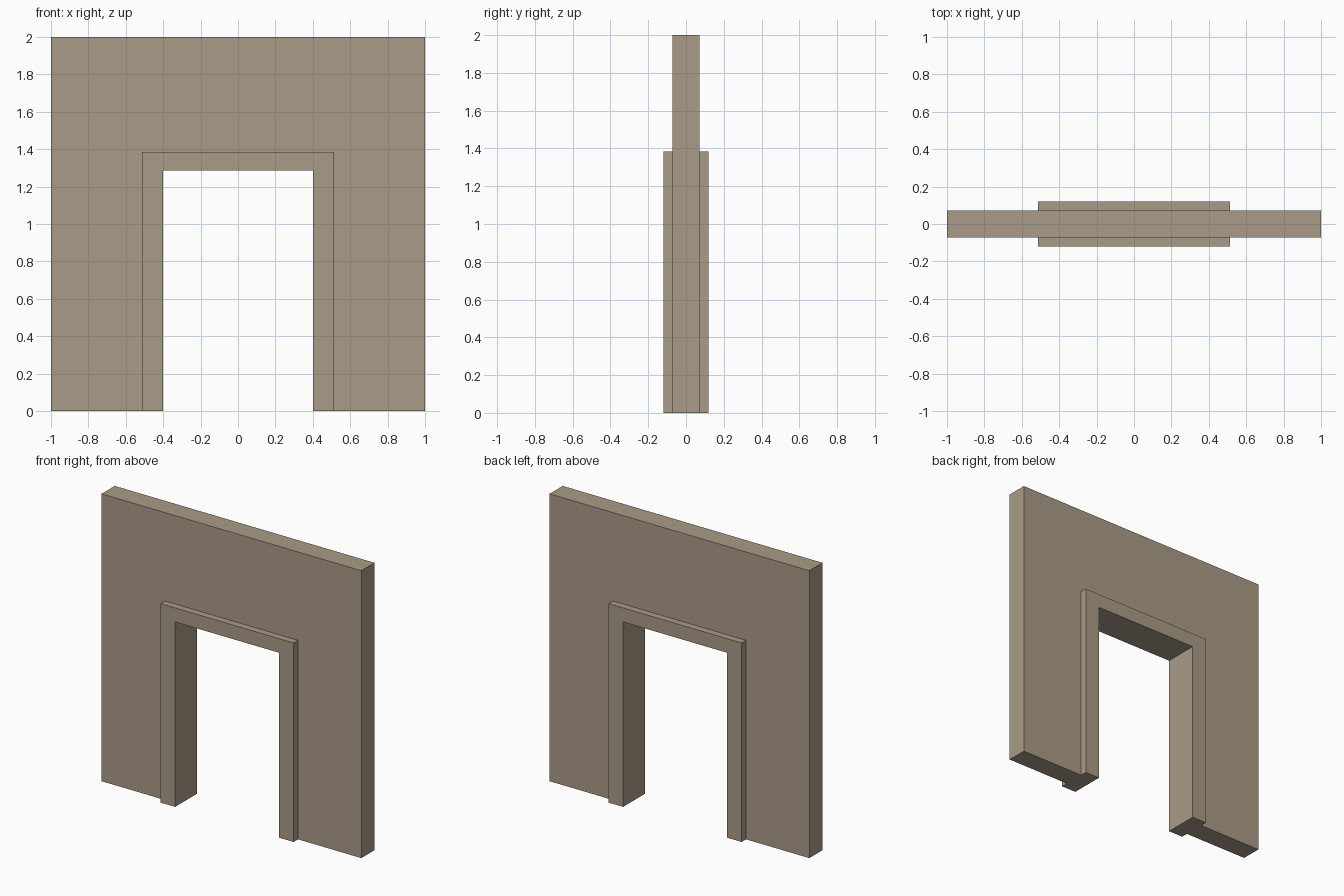
import bpy, bmesh

if "Cube" in bpy.data.objects:
    bpy.data.objects.remove(bpy.data.objects["Cube"])

WALL_Y, TRIM_Y = 0.072, 0.12   # half depths of wall and door surround


def arch(half_width, height):
    """Left foot, left top, right top, right foot."""
    return [(-half_width, 0), (-half_width, height), (half_width, height), (half_width, 0)]


outer, trim, opening = arch(1.0, 2.0), arch(0.512, 1.385), arch(0.40, 1.287)

bm = bmesh.new()


def face(points):
    bm.faces.new([bm.verts.new(p) for p in points])


def at(path, y):
    return [(x, y, z) for x, z in path]


def bridge(a, b):
    """Three quads joining two arch-shaped paths."""
    for i in range(3):
        face([a[i], a[i + 1], b[i + 1], b[i]])


for s in (-1, 1):
    w, t = s * WALL_Y, s * TRIM_Y
    face(at(outer, w) + at(trim, w)[::-1])        # wall face
    face(at(trim, t) + at(opening, t)[::-1])      # raised surround face
    bridge(at(trim, w), at(trim, t))              # surround rim

bridge(at(outer, -WALL_Y), at(outer, WALL_Y))         # wall ends and top
bridge(at(opening, -TRIM_Y), at(opening, TRIM_Y))     # jambs and lintel underside

# stepped undersides of the two legs
for i in (0, 3):
    o, m, n = outer[i][0], trim[i][0], opening[i][0]
    half = [(o, WALL_Y), (m, WALL_Y), (m, TRIM_Y), (n, TRIM_Y)]
    face([(x, -y, 0) for x, y in half] + [(x, y, 0) for x, y in half[::-1]])

bmesh.ops.remove_doubles(bm, verts=bm.verts[:], dist=1e-5)
bmesh.ops.recalc_face_normals(bm, faces=bm.faces[:])

mesh = bpy.data.meshes.new("wall_with_doorway")
bm.to_mesh(mesh)
bm.free()

mat = bpy.data.materials.new("warm beige plaster")
mat.diffuse_color = (0.40, 0.333, 0.242, 1)
mat.use_nodes = True
mat.node_tree.nodes["Principled BSDF"].inputs["Base Color"].default_value = mat.diffuse_color
mesh.materials.append(mat)
wall = bpy.data.objects.new("wall_with_doorway", mesh)
bpy.context.collection.objects.link(wall)
